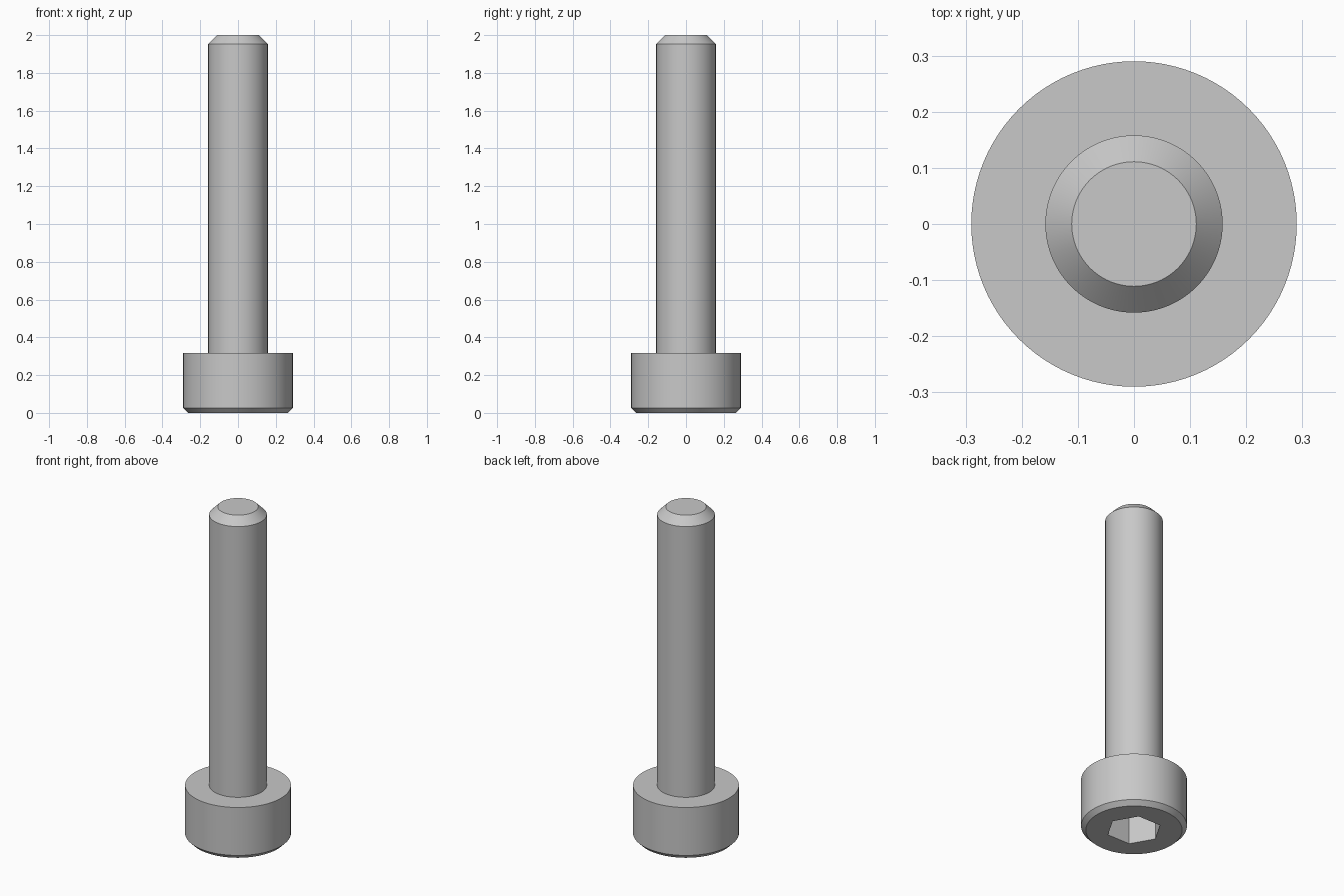
import bpy
import bmesh
from math import cos, sin, tau, radians

cube = bpy.data.objects.get("Cube")
if cube:
    bpy.data.objects.remove(cube, do_unlink=True)

SIDES = 96
SOCKET_RADIUS = 0.152
SOCKET_DEPTH = 0.17

# Radius and height, from the head's lower rim up to the shank's chamfered tip
PROFILE = [(0.264, 0), (0.29, 0.026), (0.29, 0.316),
           (0.158, 0.316), (0.158, 1.953), (0.111, 2)]


def add_ring(bm, radius, z, sides):
    return [bm.verts.new((radius * cos(tau * i / sides),
                          radius * sin(tau * i / sides), z))
            for i in range(sides)]


def bridge(bm, a, b):
    for i in range(len(a)):
        j = (i + 1) % len(a)
        bm.faces.new((a[i], a[j], b[j], b[i]))


def ring_edges(bm, ring):
    return [bm.edges.get((ring[i - 1], ring[i])) for i in range(len(ring))]


bm = bmesh.new()

# Turned head and shank
rings = [add_ring(bm, r, z, SIDES) for r, z in PROFILE]
for lower, upper in zip(rings, rings[1:]):
    bridge(bm, lower, upper)
bm.faces.new(rings[-1])

# Hexagonal socket sunk into the head
rim = add_ring(bm, SOCKET_RADIUS, 0, 6)
floor = add_ring(bm, SOCKET_RADIUS, SOCKET_DEPTH, 6)
bridge(bm, rim, floor)
bm.faces.new(floor)

# Flat head face around the socket
bmesh.ops.triangle_fill(bm, use_beauty=True, use_dissolve=False,
                        edges=ring_edges(bm, rings[0]) + ring_edges(bm, rim))
bmesh.ops.recalc_face_normals(bm, faces=bm.faces)

mesh = bpy.data.meshes.new("socket_head_screw")
bm.to_mesh(mesh)
bm.free()
screw = bpy.data.objects.new("socket_head_screw", mesh)
bpy.context.collection.objects.link(screw)

# Plain steel grey
steel = bpy.data.materials.new("steel_grey")
steel.use_nodes = True
colour = (0.58, 0.58, 0.58, 1)
steel.diffuse_color = colour
for node in steel.node_tree.nodes:
    if node.type == "BSDF_PRINCIPLED":
        node.inputs["Base Color"].default_value = colour
mesh.materials.append(steel)

# Smooth round sides with crisp edges
bpy.ops.object.select_all(action="DESELECT")
screw.select_set(True)
bpy.context.view_layer.objects.active = screw
bpy.ops.object.shade_smooth_by_angle(angle=radians(30))
